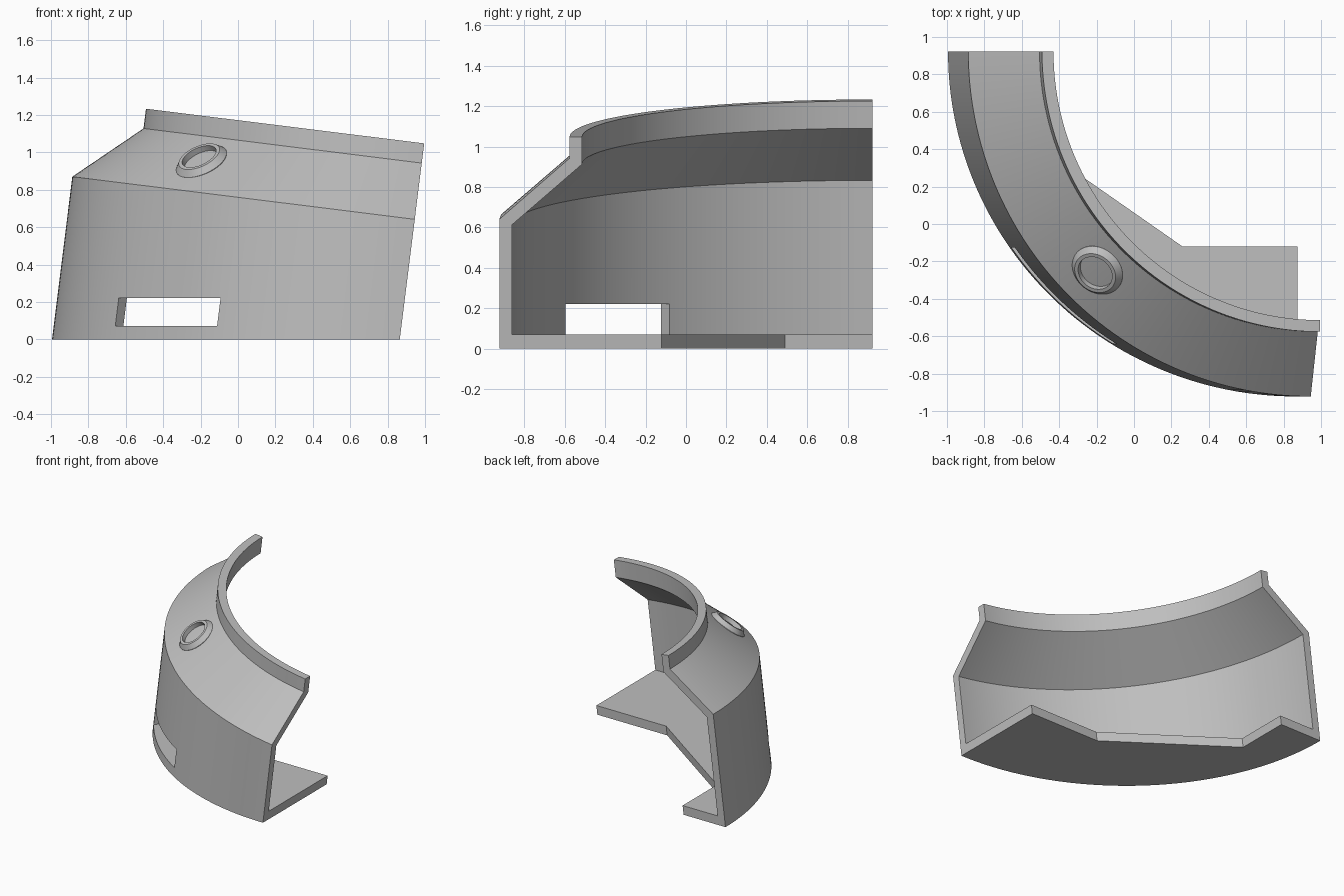
import bpy
import bmesh
from math import pi, sin, cos, tan, radians
from mathutils import Matrix, Vector

cube = bpy.data.objects.get("Cube")
if cube:
    bpy.data.objects.remove(cube, do_unlink=True)

# Shell axis: leans towards +x and passes through this point on the ground
LEAN = radians(7.1)
AX, AY = 0.865, 0.923
FRAME = Matrix.Translation((AX, AY, 0)) @ Matrix.Rotation(LEAN, 4, 'Y')
SEGMENTS = 64
ANGLES = [pi + pi / 2 * i / SEGMENTS for i in range(SEGMENTS + 1)]

grey = bpy.data.materials.new("plain grey")
grey.use_nodes = True
grey.diffuse_color = (0.52, 0.52, 0.52, 1)
grey.node_tree.nodes["Principled BSDF"].inputs["Base Color"].default_value = grey.diffuse_color


def make_object(name, bm, matrix=None):
    if matrix:
        bm.transform(matrix)
    bmesh.ops.recalc_face_normals(bm, faces=bm.faces)
    mesh = bpy.data.meshes.new(name)
    bm.to_mesh(mesh)
    bm.free()
    mesh.materials.append(grey)
    obj = bpy.data.objects.new(name, mesh)
    bpy.context.collection.objects.link(obj)
    return obj


def smooth(obj):
    bpy.ops.object.select_all(action='DESELECT')
    obj.select_set(True)
    bpy.context.view_layer.objects.active = obj
    bpy.ops.object.shade_smooth_by_angle(angle=radians(25))


def sweep(name, profile, angles, matrix, full=False):
    """Turn a closed (radius, height) profile; height None means ground level."""
    bm = bmesh.new()
    rings = []
    for a in angles:
        ring = []
        for r, h in profile:
            if h is None:
                h = r * cos(a) * tan(LEAN)
            ring.append(bm.verts.new((r * cos(a), r * sin(a), h)))
        rings.append(ring)
    pairs = list(zip(rings, rings[1:]))
    if full:
        pairs.append((rings[-1], rings[0]))
    else:
        bm.faces.new(rings[0])
        bm.faces.new(rings[-1])
    count = len(profile)
    for r0, r1 in pairs:
        for i in range(count):
            j = (i + 1) % count
            bm.faces.new((r0[i], r0[j], r1[j], r1[i]))
    return make_object(name, bm, matrix)


def leaning_prism(name, outline, z0, z1):
    """Extrude a ground outline between two heights along the leaning axis."""
    bm = bmesh.new()
    low, high = [[bm.verts.new((x + z * tan(LEAN), y, z)) for x, y in outline]
                 for z in (z0, z1)]
    bm.faces.new(low)
    bm.faces.new(high)
    for i in range(len(outline)):
        j = (i + 1) % len(outline)
        bm.faces.new((low[i], low[j], high[j], high[i]))
    return make_object(name, bm)


# Quarter shell: wall, sloped shoulder and upright collar
R_OUT, R_IN = 1.845, 1.785
shell = sweep("shell", [
    (R_OUT, None), (R_OUT, 0.647), (1.499, 0.95), (1.499, 1.056),
    (1.437, 1.056), (1.437, 0.92), (R_IN, 0.617), (R_IN, None),
], ANGLES, FRAME)

# Rectangular slot through the wall
along, through = Vector((1, -1)).normalized(), Vector((1, 1)).normalized()
centre = Vector((-0.395, -0.385))
corners = [centre + along * 0.375 * s + through * 0.35 * t
           for s, t in ((-1, -1), (1, -1), (1, 1), (-1, 1))]
cutter = leaning_prism("slot_cutter", corners, 0.071, 0.221)
cutter.hide_render = True
cut = shell.modifiers.new("slot", 'BOOLEAN')
cut.operation = 'DIFFERENCE'
cut.solver = 'EXACT'
cut.object = cutter
bpy.context.view_layer.objects.active = shell
bpy.ops.object.modifier_apply(modifier=cut.name)
bpy.data.objects.remove(cutter, do_unlink=True)
smooth(shell)

# Floor plate filling the foot of the wall, with its angled inner edge
arc = [(AX + R_IN * cos(a) / cos(LEAN), AY + R_IN * sin(a)) for a in ANGLES]
inner_edge = [(AX, -0.12), (0.25, -0.12), (-0.625, 0.49), (-0.625, AY)]
floor = leaning_prism("floor_plate", arc + inner_edge, 0, 0.071)
smooth(floor)

# Bevelled ring seated on the shoulder
radius, height = 1.655, 0.813
out = Vector((-1, -1, 0)).normalized()
normal = out * 0.657 + Vector((0, 0, 0.753))
seat = Matrix.Translation(out * radius + Vector((0, 0, height)))
ring = sweep("port_ring", [
    (0.145, -0.015), (0.145, 0), (0.118, 0.033), (0.098, 0.033), (0.098, -0.015),
], [2 * pi * i / 48 for i in range(48)],
    FRAME @ seat @ normal.to_track_quat('Z', 'Y').to_matrix().to_4x4(), full=True)
smooth(ring)
